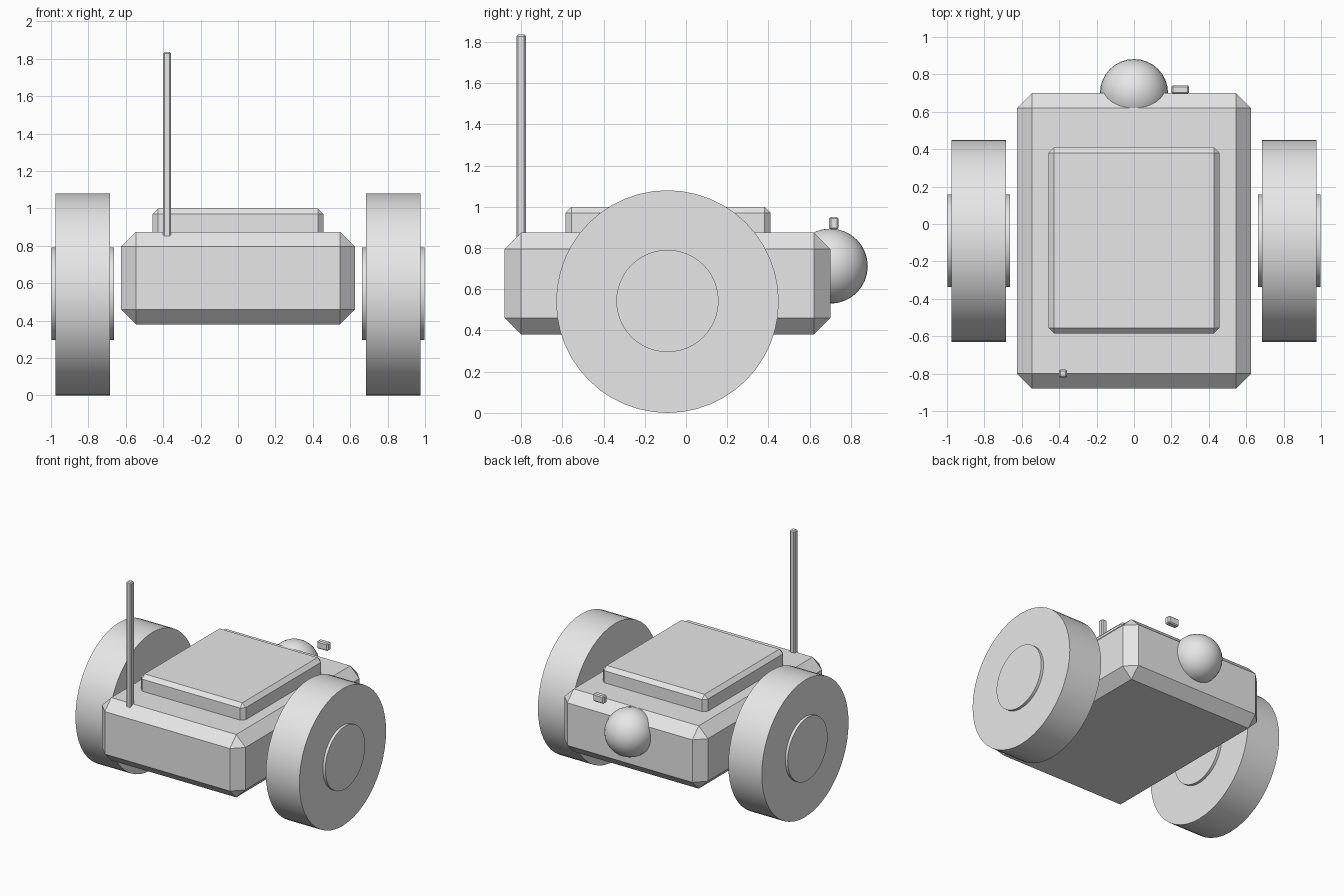
import bpy
import bmesh
from math import pi, radians
from mathutils import Matrix

cube = bpy.data.objects.get("Cube")
if cube:
    bpy.data.objects.remove(cube, do_unlink=True)

# One plain grey for the whole model
grey = bpy.data.materials.new("light grey")
grey.use_nodes = True
grey.diffuse_color = (0.8, 0.8, 0.8, 1)
for node in grey.node_tree.nodes:
    if node.type == "BSDF_PRINCIPLED":
        node.inputs["Base Color"].default_value = grey.diffuse_color


def finish(name, bm, smooth=False):
    mesh = bpy.data.meshes.new(name)
    bm.to_mesh(mesh)
    bm.free()
    mesh.materials.append(grey)
    obj = bpy.data.objects.new(name, mesh)
    bpy.context.collection.objects.link(obj)
    if smooth:
        bpy.ops.object.select_all(action="DESELECT")
        obj.select_set(True)
        bpy.context.view_layer.objects.active = obj
        bpy.ops.object.shade_smooth_by_angle(angle=radians(30))
    return obj


def chamfered_box(name, low, high, chamfer):
    bm = bmesh.new()
    bmesh.ops.create_cube(bm, size=1)
    for v in bm.verts:
        v.co = [h if c > 0 else l for c, l, h in zip(v.co, low, high)]
    obj = finish(name, bm)
    bevel = obj.modifiers.new("chamfer", "BEVEL")
    bevel.width = chamfer
    bevel.segments = 1
    bevel.limit_method = "NONE"
    return obj


def disc(name, x, y, z, radius, width):
    bm = bmesh.new()
    place = Matrix.Translation((x, y, z)) @ Matrix.Rotation(pi / 2, 4, "Y")
    bmesh.ops.create_cone(bm, cap_ends=True, segments=48, radius1=radius,
                          radius2=radius, depth=width, matrix=place)
    return finish(name, bm, smooth=True)


# Body and raised deck
chamfered_box("body", (-0.625, -0.88, 0.38), (0.625, 0.70, 0.875), 0.08)
chamfered_box("top_deck", (-0.457, -0.585, 0.78), (0.457, 0.41, 1.0), 0.03)

# Antenna at one front corner
chamfered_box("antenna", (-0.402, -0.822, 0.80), (-0.357, -0.777, 1.835), 0.008)

# Ball and small block at the back
bm = bmesh.new()
bmesh.ops.create_uvsphere(bm, u_segments=32, v_segments=16, radius=0.182,
                          matrix=Matrix.Translation((0, 0.70, 0.712)))
finish("rear_ball", bm, smooth=True)
chamfered_box("small_block", (0.20, 0.695, 0.89), (0.295, 0.74, 0.95), 0.008)

# A wheel with a slightly protruding hub on each side
for side, s in (("left", 1), ("right", -1)):
    disc(side + "_wheel", s * 0.83, -0.09, 0.54, 0.54, 0.292)
    disc(side + "_hub", s * 0.83, -0.09, 0.543, 0.248, 0.335)
